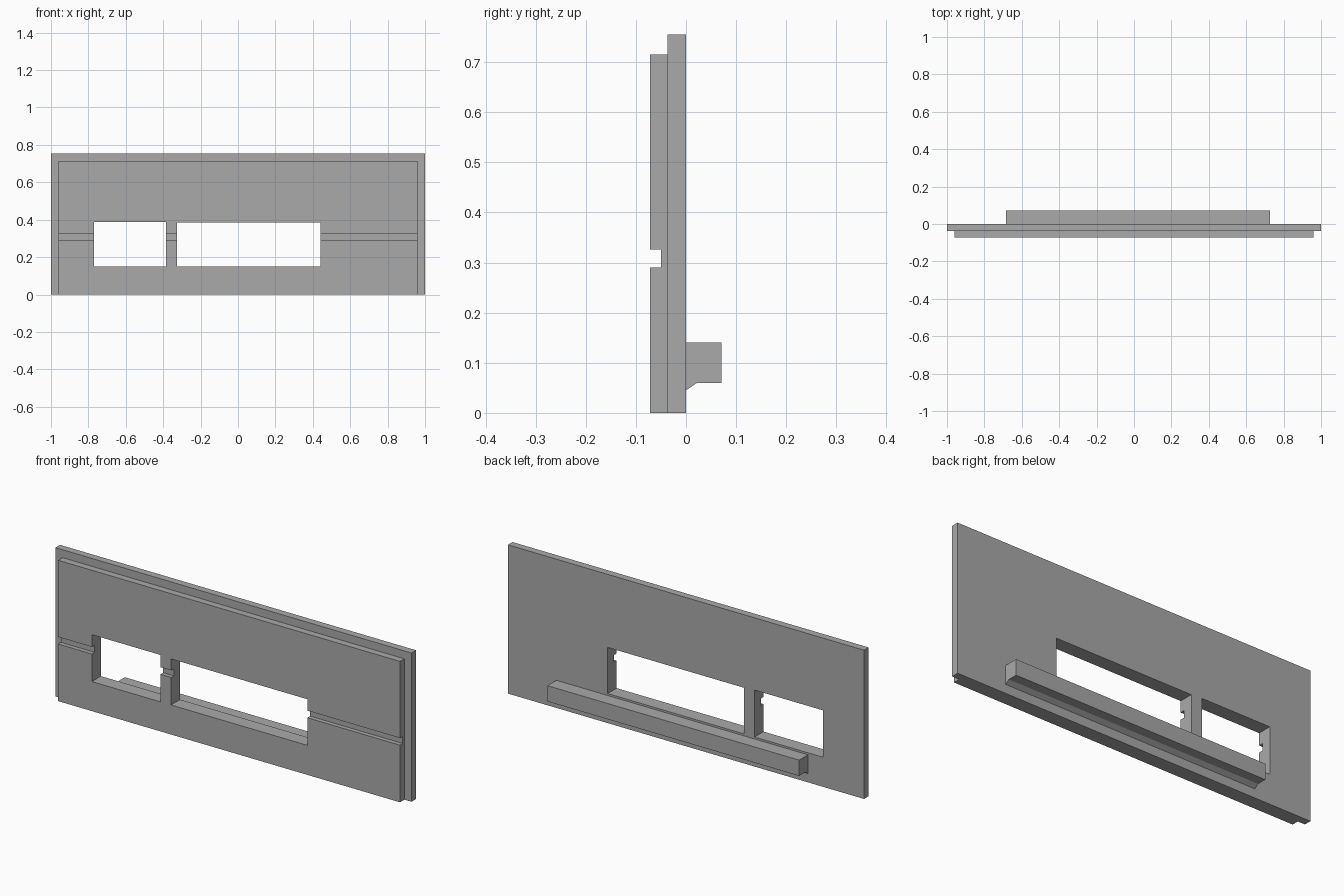
import bpy

if "Cube" in bpy.data.objects:
    bpy.data.objects.remove(bpy.data.objects["Cube"])

grey = bpy.data.materials.new("plain grey")
grey.diffuse_color = (0.4, 0.4, 0.4, 1)
grey.use_nodes = True
grey.node_tree.nodes["Principled BSDF"].inputs["Base Color"].default_value = grey.diffuse_color


def extrude_x(name, profile, x0, x1):
    """Solid made by sweeping a (y, z) outline from x0 to x1."""
    n = len(profile)
    verts = [(x, y, z) for x in (x0, x1) for y, z in profile]
    faces = [tuple(reversed(range(n))), tuple(range(n, 2 * n))]
    faces += [(i, (i + 1) % n, (i + 1) % n + n, i + n) for i in range(n)]
    mesh = bpy.data.meshes.new(name)
    mesh.from_pydata(verts, [], faces)
    mesh.materials.append(grey)
    obj = bpy.data.objects.new(name, mesh)
    bpy.context.collection.objects.link(obj)
    return obj


def rect(y0, y1, z0, z1):
    return [(y0, z0), (y1, z0), (y1, z1), (y0, z1)]


# Backing panel
back_panel = extrude_x("back_panel", rect(-0.037, 0, 0, 0.755), -1, 1)

# Front slab with a horizontal groove across its face
front_slab = extrude_x("front_slab", [
    (-0.072, 0), (-0.037, 0), (-0.037, 0.715), (-0.072, 0.715),
    (-0.072, 0.326), (-0.05, 0.326), (-0.05, 0.29), (-0.072, 0.29)], -0.96, 0.96)

# Two window openings through both layers
for name, x0, x1, top in (("small_window_cutter", -0.77, -0.385, 0.388),
                          ("large_window_cutter", -0.325, 0.44, 0.384)):
    cutter = extrude_x(name, rect(-0.2, 0.2, 0.15, top), x0, x1)
    cutter.hide_render = True
    cutter.hide_viewport = True
    cutter.display_type = 'WIRE'
    for part in (back_panel, front_slab):
        mod = part.modifiers.new(name, 'BOOLEAN')
        mod.operation = 'DIFFERENCE'
        mod.solver = 'EXACT'
        mod.object = cutter

# Rear ledge with a sloped foot against the panel
extrude_x("rear_ledge", [
    (0, 0.045), (0.022, 0.06), (0.071, 0.06), (0.071, 0.14), (0, 0.14)], -0.685, 0.728)
